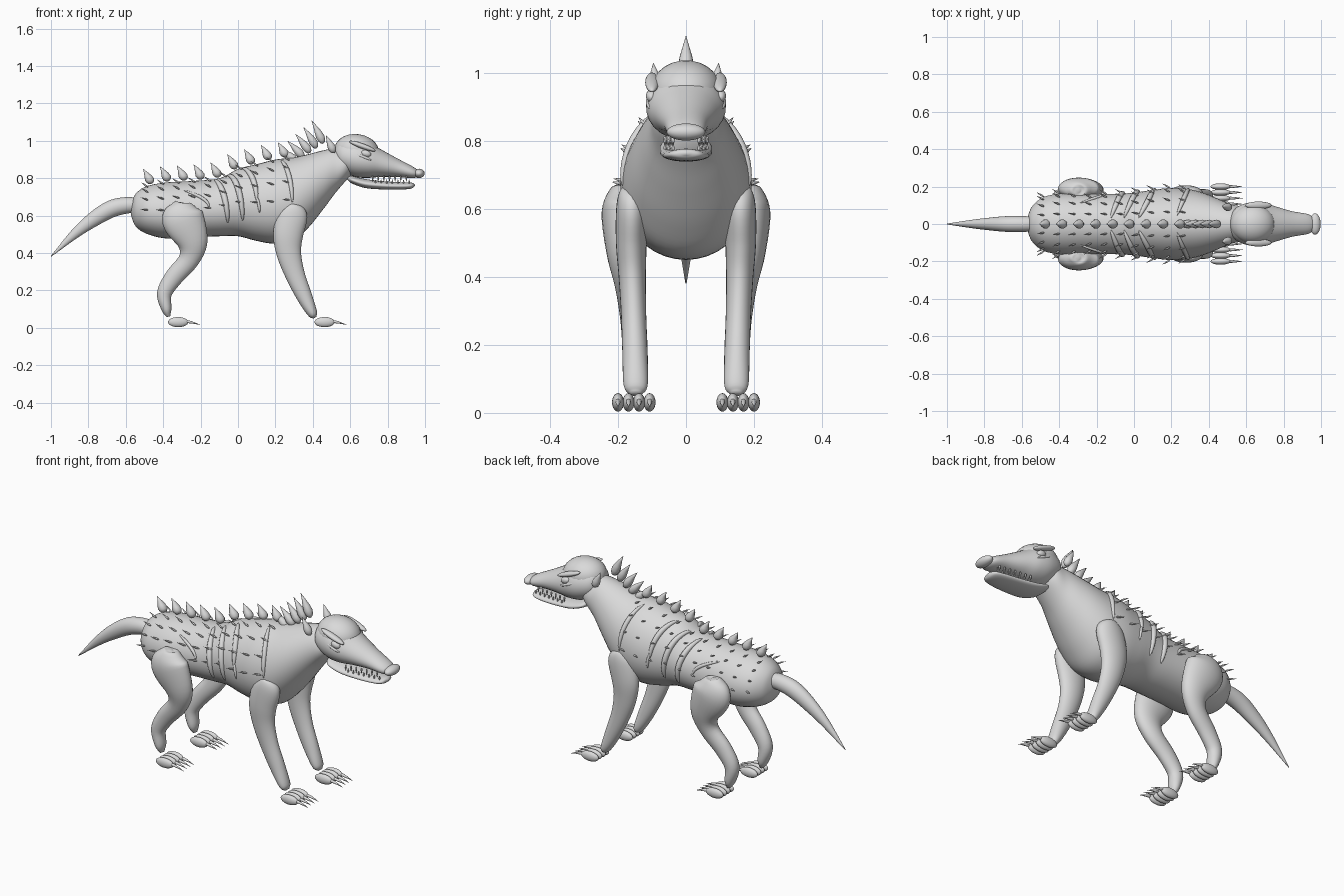
import bpy, bmesh, math
from mathutils import Vector, Matrix

cube = bpy.data.objects.get("Cube")
if cube:
    bpy.data.objects.remove(cube, do_unlink=True)

grey = bpy.data.materials.new("plain grey")
grey.use_nodes = True
grey.diffuse_color = (0.7, 0.7, 0.7, 1)
grey.node_tree.nodes["Principled BSDF"].inputs["Base Color"].default_value = (0.7, 0.7, 0.7, 1)
SIDES = {"near": -1, "far": 1}
EGG = .07  # how much upright sections narrow towards the top


def finish(bm, name):
    bmesh.ops.recalc_face_normals(bm, faces=bm.faces)
    for f in bm.faces:
        f.smooth = True
    mesh = bpy.data.meshes.new(name)
    bm.to_mesh(mesh)
    bm.free()
    mesh.materials.append(grey)
    obj = bpy.data.objects.new(name, mesh)
    bpy.context.collection.objects.link(obj)


def smooth_keys(keys, steps=5):
    """Catmull-Rom interpolation of key sections."""
    k = [Vector(p) for p in keys]
    k = [2 * k[0] - k[1]] + k + [2 * k[-1] - k[-2]]
    out = []
    for a, b, c, d in zip(k, k[1:], k[2:], k[3:]):
        for i in range(steps):
            t = i / steps
            out.append(0.5 * (2 * b + (c - a) * t + (2 * a - 5 * b + 4 * c - d) * t * t
                              + (3 * b - a - 3 * c + d) * t ** 3))
    return out + [k[-2]]


def skin(bm, rings):
    for r, q in zip(rings, rings[1:]):
        for i in range(len(r)):
            j = (i + 1) % len(r)
            bm.faces.new((r[i], r[j], q[j], q[i]))
    bm.faces.new(rings[0])
    bm.faces.new(rings[-1])


def loft(name, keys, upright=False, n=28):
    """Elliptical skin through sections (x, y, z, half width, half depth)."""
    s = smooth_keys(keys)
    bm = bmesh.new()
    rings = []
    for i, p in enumerate(s):
        a, b = s[max(i - 1, 0)], s[min(i + 1, len(s) - 1)]
        up = Vector((0, 0, 1)) if upright else Vector((a[2] - b[2], 0, b[0] - a[0])).normalized()
        ring = []
        for j in range(n):
            w = math.tau * j / n
            co = Vector(p[:3]) + up * max(p[4], .001) * math.cos(w)
            co.y += max(p[3], .001) * math.sin(w) * (1 - EGG * math.cos(w) * upright)
            ring.append(bm.verts.new(co))
        rings.append(ring)
    skin(bm, rings)
    finish(bm, name)


TEARDROP = ((0, .1), (.05, .55), (.15, .85), (.3, 1), (.5, .82), (.75, .42), (1, .02))


def spike(bm, base, direction, length, radius, n=10, bend=(0, 0, 0)):
    """Teardrop spike whose tip is shifted by bend."""
    q = Vector(direction).to_track_quat('Z', 'Y')
    rings = []
    for t, r in TEARDROP:
        centre = Vector(base) + Vector(bend) * t * t
        rings.append([bm.verts.new(centre + q @ Vector((
            radius * r * math.cos(math.tau * j / n),
            radius * r * math.sin(math.tau * j / n), length * t))) for j in range(n)])
    skin(bm, rings)


def ball(bm, centre, size, pitch=0):
    m = (Matrix.Translation(centre) @ Matrix.Rotation(math.radians(pitch), 4, 'Y')
         @ Matrix.Diagonal((*size, 1)))
    bmesh.ops.create_uvsphere(bm, u_segments=24, v_segments=14, radius=1, matrix=m)


# Torso and neck
BODY = [(-.575, 0, .63, .005, .005), (-.565, 0, .63, .05, .05), (-.54, 0, .63, .1, .095),
        (-.48, 0, .63, .145, .13), (-.38, 0, .628, .163, .15), (-.25, 0, .635, .16, .15),
        (-.1, 0, .645, .16, .155), (0, 0, .67, .168, .18), (.1, 0, .67, .182, .205),
        (.2, 0, .675, .193, .225), (.3, 0, .69, .185, .222), (.38, 0, .735, .163, .195),
        (.46, 0, .795, .13, .155), (.52, 0, .84, .105, .12), (.58, 0, .87, .09, .08),
        (.62, 0, .88, .05, .05)]
loft("torso", BODY, upright=True, n=40)
SECTIONS = smooth_keys(BODY)


def on_body(x, degrees, side):
    """Point and outward direction on the torso, angle measured from the spine."""
    for a, b in zip(SECTIONS, SECTIONS[1:]):
        if a[0] <= x <= b[0]:
            break
    s = a.lerp(b, (x - a[0]) / (b[0] - a[0]))
    w = math.radians(degrees)
    wide = side * math.sin(w) * (1 - EGG * math.cos(w))
    p = Vector((x, wide * s[3], s[2] + s[4] * math.cos(w)))
    return p, Vector((0, wide / s[3], math.cos(w) / s[4])).normalized()


# Tail
loft("tail", [(-.53, 0, .655, .04, .04), (-.6, 0, .655, .042, .044), (-.68, 0, .635, .042, .046),
              (-.77, 0, .582, .034, .04), (-.87, 0, .505, .022, .026), (-1, 0, .382, .002, .002)])

# Head and snout
loft("head", [(.51, 0, .925, .005, .005), (.518, 0, .925, .045, .04), (.55, 0, .923, .09, .08),
              (.62, 0, .913, .115, .104), (.69, 0, .9, .114, .098), (.76, 0, .882, .093, .075),
              (.85, 0, .857, .067, .05), (.93, 0, .833, .053, .032), (.965, 0, .825, .03, .016)],
     upright=True)
loft("lower_jaw", [(.585, 0, .8, .03, .008), (.61, 0, .792, .07, .02), (.68, 0, .772, .077, .024),
                   (.78, 0, .762, .072, .022), (.88, 0, .759, .062, .019), (.93, 0, .761, .045, .015),
                   (.945, 0, .764, .005, .004)], upright=True)
bm = bmesh.new()
ball(bm, (.635, 0, .947), (.12, .104, .089), 8)
finish(bm, "crown")
bm = bmesh.new()
ball(bm, (.968, 0, .826), (.03, .057, .025))
finish(bm, "nose")

# Teeth in both jaws
bm = bmesh.new()
for side in SIDES.values():
    for i in range(7):
        x = .72 + .03 * i
        y = side * (.062 - .004 * i)
        spike(bm, (x, y, .815), (0, 0, -1), .035, .005, 8)
        spike(bm, (x + .015, y, .77), (0, 0, 1), .026, .0045, 8)
finish(bm, "teeth")

# Eyes, brows and ears
for tag, side in SIDES.items():
    bm = bmesh.new()
    ball(bm, (.685, side * .102, .932), (.027, .016, .018), 15)
    finish(bm, "eye_" + tag)
    bm = bmesh.new()
    ball(bm, (.665, side * .1, .972), (.075, .02, .014), 20)
    finish(bm, "brow_" + tag)
    bm = bmesh.new()
    ball(bm, (.67, side * .104, .914), (.05, .014, .009), 22)
    finish(bm, "lower_eyelid_" + tag)
    bm = bmesh.new()
    spike(bm, (.515, side * .088, .935), (-.045, side * .008, .095), .105, .022, 14)
    finish(bm, "ear_" + tag)

# Large neck spikes fanning backwards
bm = bmesh.new()
for i in range(5):
    t = i / 4
    spike(bm, (.315 + .14 * t, 0, .885 + .1 * t), (-.08 + .035 * t, 0, .08 + .04 * t),
          .11 + .022 * t, .023, 14, (-.015, 0, 0))
finish(bm, "mane_spikes")

# Spikes along the spine
bm = bmesh.new()
for i in range(9):
    spike(bm, on_body(-.465 + .09 * i, 0, 1)[0] + Vector((0, 0, .005)), (-.25, 0, 1), .083, .025,
          14, (-.022, 0, 0))
finish(bm, "back_spikes")

# Rows of slim quills on the flanks
for tag, side in SIDES.items():
    bm = bmesh.new()
    for angle in (20, 43, 66, 90):
        for i in range(10):
            p, out = on_body(-.48 + .084 * i, angle, side)
            spike(bm, p, out * .5 + Vector((-.85, 0, .1)), .05, .005, 8)
    finish(bm, "quills_" + tag)

# Raised ribs and scars following the flank: start x, end x, start angle, end angle, thickness
WELTS = {"rib_rear": (-.125, -.055, 12, 125, .016), "rib_middle": (-.055, .025, 12, 122, .016),
         "rib_front": (.025, .1, 12, 88, .015), "rib_tip": (.1, .115, 80, 105, .008),
         "shoulder_welt": (.23, .29, 15, 95, .013), "hip_scar": (-.29, -.155, 47, 88, .009)}
for tag, side in SIDES.items():
    for name, (x0, x1, a0, a1, thick) in WELTS.items():
        curve = bpy.data.curves.new(name, 'CURVE')
        curve.dimensions = '3D'
        curve.bevel_depth = thick
        curve.bevel_resolution = 3
        line = curve.splines.new('POLY')
        line.points.add(20)
        for i, pt in enumerate(line.points):
            t = i / 20
            x = x0 + (x1 - x0) * math.sin(t * math.pi / 2)
            pt.co = (*on_body(x, a0 + (a1 - a0) * t, side)[0], 1)
            pt.radius = .1 + .9 * math.sin(math.pi * t) ** .5 if 0 < i < 20 else .1
        line.use_smooth = True
        curve.materials.append(grey)
        bpy.context.collection.objects.link(bpy.data.objects.new(name + "_" + tag, curve))

# Legs, as (x, y, z, half width, half depth) from top to ankle
FORE = [(.3, .16, .665, .01, .01), (.298, .16, .655, .033, .045), (.292, .16, .605, .045, .08),
        (.268, .161, .5, .045, .08), (.272, .158, .4, .04, .066), (.303, .154, .29, .037, .053),
        (.354, .15, .17, .037, .042), (.397, .148, .08, .035, .027), (.412, .148, .055, .015, .01)]
HIND = [(-.305, .18, .672, .01, .01), (-.305, .182, .66, .04, .06), (-.297, .19, .59, .058, .112),
        (-.246, .183, .465, .05, .085), (-.262, .166, .367, .042, .056),
        (-.342, .155, .272, .038, .049), (-.393, .15, .185, .037, .04),
        (-.382, .148, .1, .035, .027), (-.372, .148, .06, .015, .01)]
for tag, side in SIDES.items():
    for part, keys, foot_x in (("front", FORE, .463), ("hind", HIND, -.32)):
        loft(f"{part}_leg_{tag}", [(x, side * y, z, w, d) for x, y, z, w, d in keys])
        # Toes with claws
        toes, claws = bmesh.new(), bmesh.new()
        for i in range(4):
            y = side * (.107 + .031 * i)
            ball(toes, (foot_x, y, .031), (.054, .0175, .027))
            spike(claws, (foot_x + .025, y, .036), (1, 0, -.05), .095, .008, 10, (0, 0, -.016))
        finish(toes, f"{part}_toes_{tag}")
        finish(claws, f"{part}_claws_{tag}")
